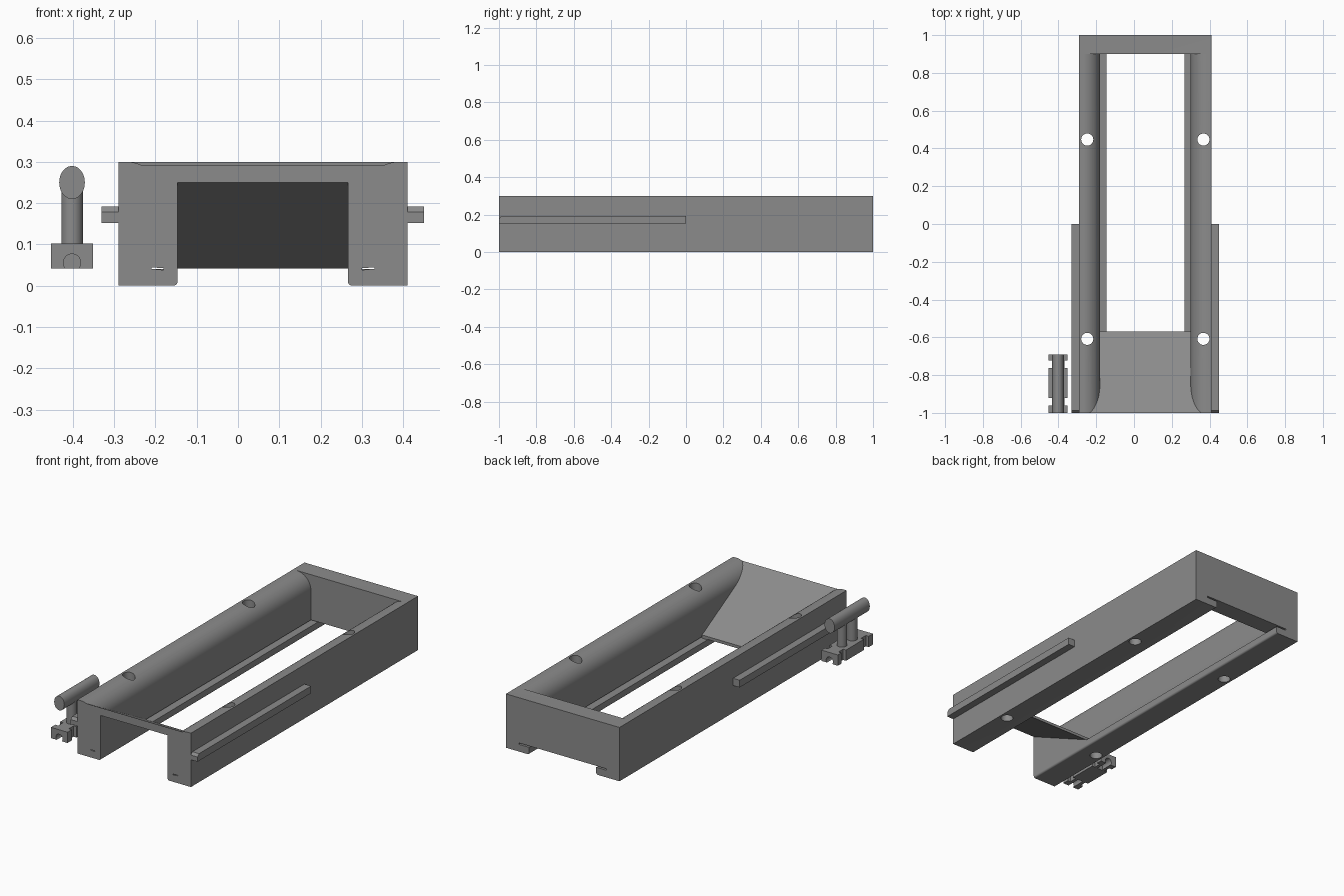
import bpy, bmesh, math
from mathutils import Vector

if "Cube" in bpy.data.objects:
    bpy.data.objects.remove(bpy.data.objects["Cube"])

CX = 0.06      # centre line of the tray
CLIP_X = -0.402

grey = bpy.data.materials.new("mid_grey")
grey.diffuse_color = (0.26, 0.26, 0.26, 1)
grey.use_nodes = True
grey.node_tree.nodes["Principled BSDF"].inputs["Base Color"].default_value = grey.diffuse_color


def prism(name, pts, a, b, axis='y'):
    """Extrude a closed profile: (x, z) along y, (y, z) along x or (x, y) along z."""
    place = {'y': lambda p, t: (p[0], t, p[1]),
             'x': lambda p, t: (t, p[0], p[1]),
             'z': lambda p, t: (p[0], p[1], t)}[axis]
    bm = bmesh.new()
    lo = [bm.verts.new(place(p, a)) for p in pts]
    hi = [bm.verts.new(place(p, b)) for p in pts]
    n = len(pts)
    bm.faces.new(lo)
    bm.faces.new(hi[::-1])
    for i in range(n):
        j = (i + 1) % n
        bm.faces.new((lo[j], lo[i], hi[i], hi[j]))
    bmesh.ops.recalc_face_normals(bm, faces=bm.faces)
    me = bpy.data.meshes.new(name)
    bm.to_mesh(me)
    bm.free()
    me.materials.append(grey)
    ob = bpy.data.objects.new(name, me)
    bpy.context.collection.objects.link(ob)
    return ob


def box(name, x0, x1, y0, y1, z0, z1):
    return prism(name, [(x0, z0), (x1, z0), (x1, z1), (x0, z1)], y0, y1)


def ellipse(u, v, ru, rv, n=40):
    return [(u + ru * math.cos(2 * math.pi * i / n), v + rv * math.sin(2 * math.pi * i / n))
            for i in range(n)]


def arc(u, v, r, a0, a1, n):
    return [(u + r * math.cos(math.radians(a0 + (a1 - a0) * i / n)),
             v + r * math.sin(math.radians(a0 + (a1 - a0) * i / n))) for i in range(n + 1)]


def mirrored(half):
    """Close a right-half profile (offsets from the centre line) into a symmetric one."""
    return [(CX + x, z) for x, z in half] + [(CX - x, z) for x, z in reversed(half)]


def boolean(ob, other, op):
    m = ob.modifiers.new(op, 'BOOLEAN')
    m.operation, m.object, m.solver = op, other, 'EXACT'
    bpy.context.view_layer.objects.active = ob
    bpy.ops.object.modifier_apply(modifier=m.name)
    bpy.data.objects.remove(other)


def smooth(ob, angle=30):
    bpy.ops.object.select_all(action='DESELECT')
    ob.select_set(True)
    bpy.context.view_layer.objects.active = ob
    bpy.ops.object.shade_smooth_by_angle(angle=math.radians(angle))


# Tray body: block with a long channel whose top edges are rounded over
tray = box("tray_body", CX - 0.35, CX + 0.35, -1, 1, 0, 0.3)
channel = [(0.24, 0.04)] + arc(0.33, 0.21, 0.09, 180, 90, 14) + [(0.33, 0.4)]
boolean(tray, prism("channel_cut", mirrored(channel), -1.1, 0.9), 'DIFFERENCE')

# Sloping ramp at the front end, with solid legs beneath its sides
ramp = [(-1, 0.293), (-0.57, 0.058), (-0.57, 0.03), (-1, 0.03)]
boolean(tray, prism("ramp_fill", ramp, CX - 0.33, CX + 0.33, 'x'), 'UNION')
under = [(-1.1, 0.25), (-1, 0.25), (-0.57, 0.042), (-0.5, 0.042), (-0.5, -0.1), (-1.1, -0.1)]
boolean(tray, prism("ramp_under_cut", under, CX - 0.2065, CX + 0.2065, 'x'), 'DIFFERENCE')

# Bottom opening with softened lower edges
opening = [(0.2165, -0.1)] + arc(0.2165, 0.01, 0.01, -90, -180, 5)
opening = [(0.2165, -0.1)] + [(0.433 - x, z) for x, z in
                              arc(0.2165, 0.01, 0.01, -90, 0, 5)] + [(0.2065, 0.042)]
boolean(tray, prism("opening_cut", mirrored(opening), -1.1, 1.1), 'DIFFERENCE')

# Sliding groove above the ledges, open at the back, with small tips piercing the front
boolean(tray, box("groove_cut", CX - 0.27, CX + 0.27, -0.569, 1.1, 0.04, 0.048), 'DIFFERENCE')
for s in (-1, 1):
    tip = [(CX + s * 0.24, 0.038), (CX + s * 0.27, 0.041), (CX + s * 0.27, 0.044),
           (CX + s * 0.24, 0.043)]
    boolean(tray, prism("groove_tip_cut", tip, -1.1, -0.56), 'DIFFERENCE')

# Four vertical screw holes
for s in (-1, 1):
    for y in (-0.608, 0.447):
        boolean(tray, prism("hole_cut", ellipse(CX + s * 0.3075, y, 0.032, 0.032), -0.1, 0.4, 'z'),
                'DIFFERENCE')
smooth(tray)

# Side guide rails, chamfered at the front
for s, side in ((-1, "left"), (1, "right")):
    rail = [(-1, 0.152), (0, 0.152), (0, 0.192), (-0.987, 0.192), (-1, 0.178)]
    prism(side + "_guide_rail", rail, CX + s * 0.35, CX + s * 0.391, 'x')

# Separate clip: narrow spine, solid middle block and two grooved end blocks
clip = box("clip_base", CLIP_X - 0.033, CLIP_X + 0.033, -0.99, -0.70, 0.042, 0.102)
for y0, y1 in ((-1, -0.962), (-0.92, -0.762), (-0.722, -0.69)):
    boolean(clip, box("block", CLIP_X - 0.051, CLIP_X + 0.051, y0, y1, 0.042, 0.102), 'UNION')
for y0, y1 in ((-1.1, -0.92), (-0.762, -0.6)):
    boolean(clip, prism("groove", ellipse(CLIP_X, 0.056, 0.021, 0.021, 32), y0, y1), 'DIFFERENCE')
smooth(clip)

# Clip posts and the oval handle rod
for i, y in enumerate((-0.89, -0.80)):
    smooth(prism("clip_post_%d" % (i + 1), ellipse(CLIP_X, y, 0.026, 0.026), 0.1, 0.24, 'z'))
smooth(prism("clip_rod", ellipse(CLIP_X, 0.25, 0.031, 0.04), -1, -0.69))
